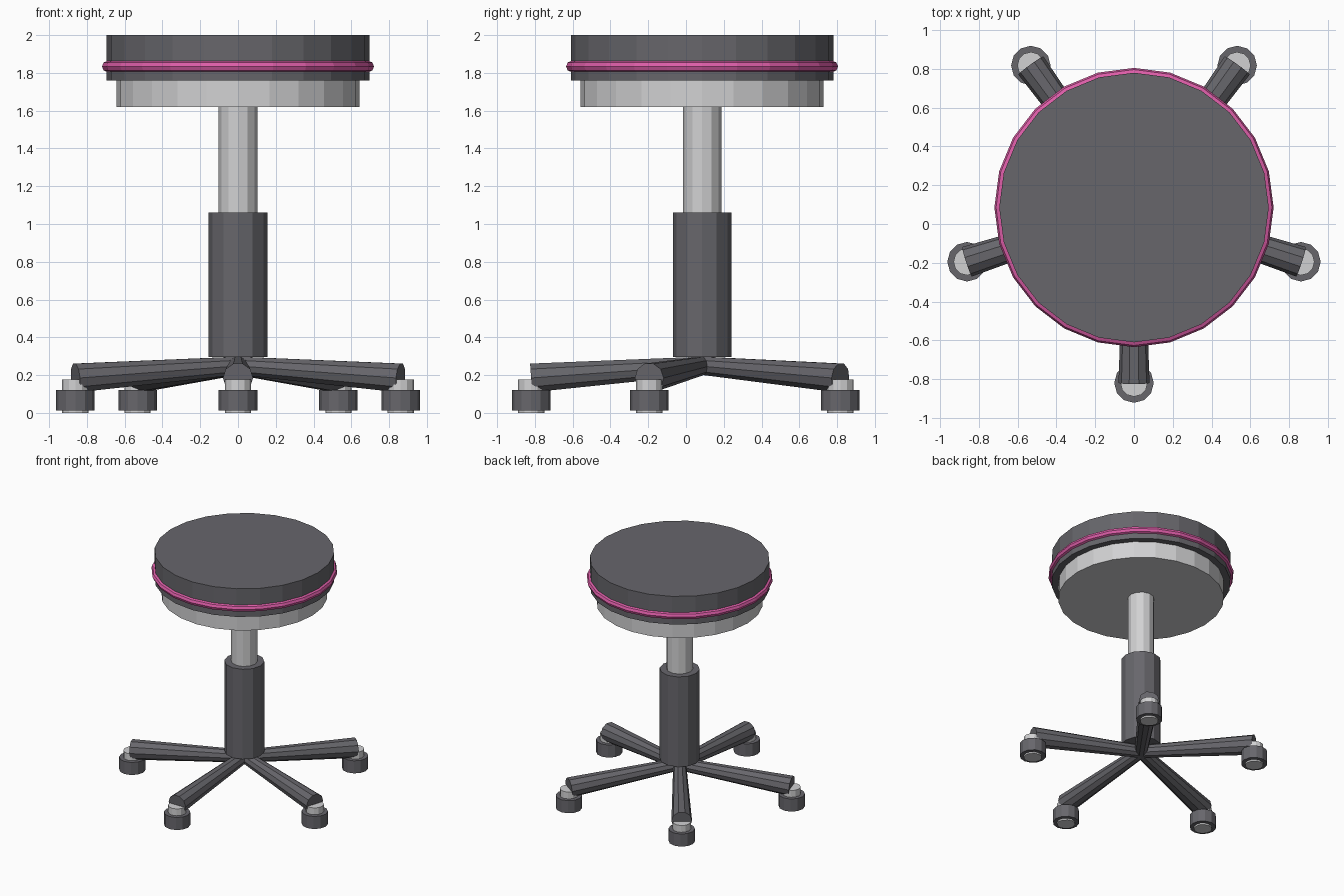
import bpy, math
from mathutils import Vector

if "Cube" in bpy.data.objects:
    bpy.data.objects.remove(bpy.data.objects["Cube"])

CY = 0.085          # stool axis offset in y
REACH = 0.905       # axis to caster distance


def material(name, rgb):
    m = bpy.data.materials.new(name)
    m.diffuse_color = (*rgb, 1.0)
    m.use_nodes = True
    m.node_tree.nodes["Principled BSDF"].inputs["Base Color"].default_value = m.diffuse_color
    return m


DARK = material("dark grey", (0.135, 0.133, 0.148))
LIGHT = material("light grey", (0.64, 0.64, 0.65))
PINK = material("pink", (0.72, 0.11, 0.39))


def finish(name, mat):
    ob = bpy.context.object
    ob.name = name
    ob.data.materials.append(mat)
    return ob


def cylinder(name, mat, r, z0, z1, x=0.0, y=CY, sides=12):
    bpy.ops.mesh.primitive_cylinder_add(vertices=sides, radius=r, depth=z1 - z0,
                                        location=(x, y, (z0 + z1) / 2))
    return finish(name, mat)


# Seat cushion, piping and plate
cylinder("seat_cushion", DARK, 0.695, 1.76, 2.0, sides=24)
cylinder("seat_plate", LIGHT, 0.643, 1.62, 1.76, sides=24)
bpy.ops.mesh.primitive_torus_add(major_segments=24, minor_segments=8, major_radius=0.69,
                                 minor_radius=0.03, location=(0, CY, 1.834))
finish("seat_piping", PINK)

# Central column
cylinder("gas_lift", LIGHT, 0.102, 1.06, 1.62)
cylinder("column_sleeve", DARK, 0.155, 0.295, 1.062)

# Five tapered legs, each with a caster
for i in range(5):
    a = math.radians(-90 + 72 * i)
    dx, dy = math.cos(a), math.sin(a)
    x, y = REACH * dx, CY + REACH * dy

    start, end = Vector((0, CY, 0.25)), Vector((x, y, 0.185))
    axis = end - start
    bpy.ops.mesh.primitive_cone_add(vertices=10, radius1=0.05, radius2=0.08,
                                    depth=axis.length, location=(start + end) / 2)
    leg = finish(f"leg_{i + 1}", DARK)
    tilt = math.acos(axis.normalized().z)
    leg.rotation_euler = (0, tilt, a)

    cylinder(f"caster_stem_{i + 1}", LIGHT, 0.07, 0.0, 0.178, x, y)
    cylinder(f"caster_wheel_{i + 1}", DARK, 0.102, 0.013, 0.12, x, y)
